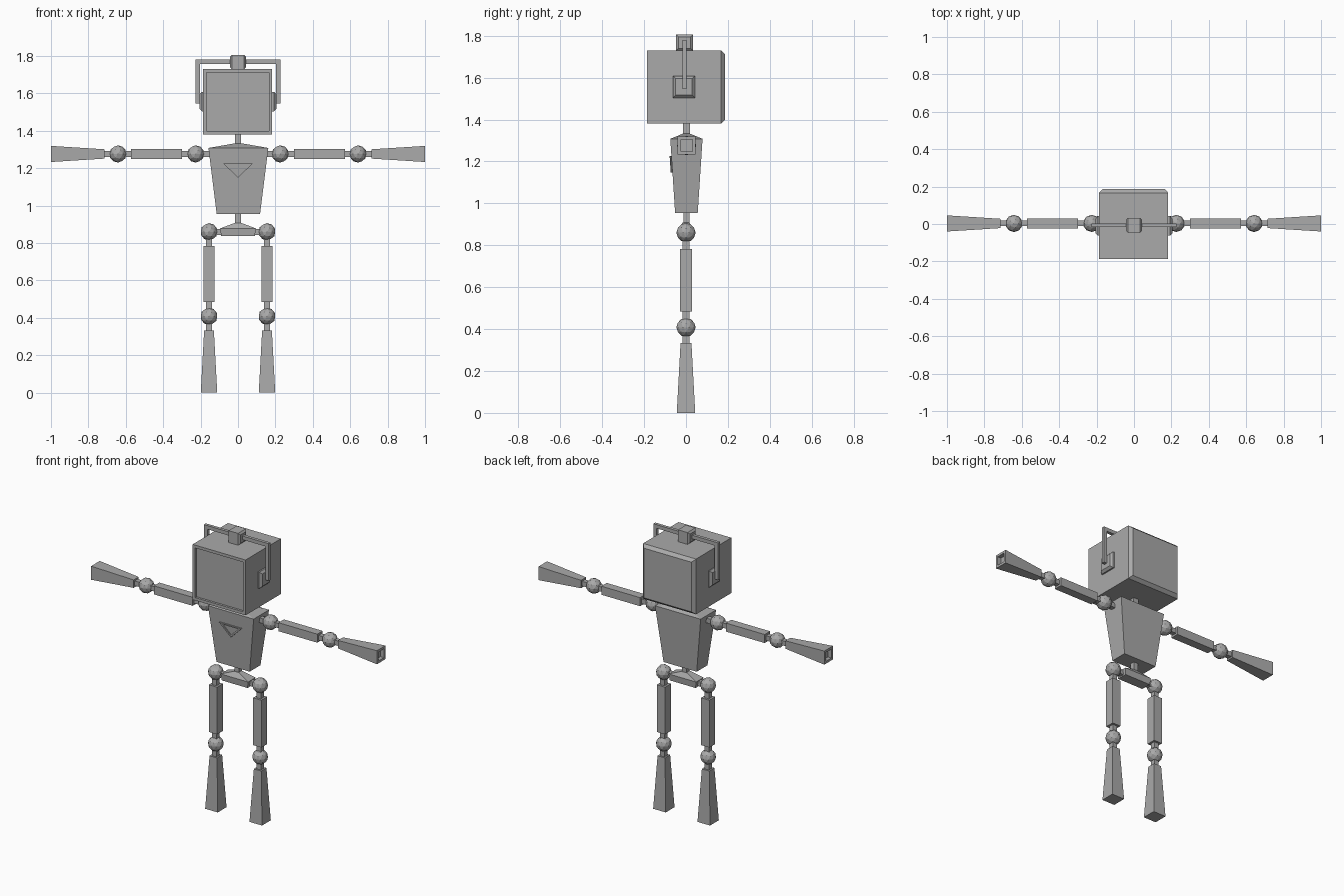
import bpy, bmesh
from mathutils import Vector

cube = bpy.data.objects.get("Cube")
if cube:
    bpy.data.objects.remove(cube, do_unlink=True)

GREY = (0.4, 0.4, 0.4, 1.0)
mat = bpy.data.materials.new("plain grey")
mat.use_nodes = True
mat.diffuse_color = GREY
bsdf = next(n for n in mat.node_tree.nodes if n.type == 'BSDF_PRINCIPLED')
bsdf.inputs["Base Color"].default_value = GREY


def finish(name, bm):
    bmesh.ops.recalc_face_normals(bm, faces=bm.faces)
    mesh = bpy.data.meshes.new(name)
    bm.to_mesh(mesh)
    bm.free()
    mesh.materials.append(mat)
    obj = bpy.data.objects.new(name, mesh)
    bpy.context.collection.objects.link(obj)
    return obj


def skin(name, rings):
    """Join a series of equal-sized point rings and cap both ends."""
    bm = bmesh.new()
    loops = [[bm.verts.new(p) for p in ring] for ring in rings]
    n = len(loops[0])
    for a, b in zip(loops, loops[1:]):
        for i in range(n):
            j = (i + 1) % n
            bm.faces.new((a[i], a[j], b[j], b[i]))
    bm.faces.new(loops[0])
    bm.faces.new(loops[-1])
    return finish(name, bm)


def loft(name, axis, centre, stations, sign=1):
    """Rectangular sections along an axis: (position, half size, half size)."""
    others = [k for k in range(3) if k != axis]
    rings = []
    for pos, ha, hb in stations:
        ring = []
        for u, v in ((-1, -1), (1, -1), (1, 1), (-1, 1)):
            p = Vector(centre)
            p[axis] = pos * sign
            p[others[0]] += u * ha
            p[others[1]] += v * hb
            ring.append(p)
        rings.append(ring)
    return skin(name, rings)


def ball(name, centre):
    bm = bmesh.new()
    bmesh.ops.create_icosphere(bm, subdivisions=2, radius=0.046)
    bmesh.ops.translate(bm, verts=bm.verts, vec=centre)
    return finish(name, bm)


# Head with a recessed screen in front and a chamfered back
loft("head", 1, (-0.002, 0, 1.555), [
    (-0.172, 0.167, 0.157), (-0.186, 0.167, 0.157), (-0.186, 0.185, 0.175),
    (0.167, 0.185, 0.175), (0.186, 0.167, 0.157)])

# Headband, an upside-down U
band = [(-0.227, 1.545), (-0.227, 1.78), (0.227, 1.78), (0.227, 1.545),
        (0.203, 1.545), (0.203, 1.757), (-0.203, 1.757), (-0.203, 1.545)]
skin("headband", [[(x, y, z) for x, z in band] for y in (-0.017, 0.003)])

# Block on the crown, with chamfered ends
loft("crown_block", 0, (0, -0.007, 1.767), [
    (-0.043, 0.028, 0.027), (-0.033, 0.040, 0.038),
    (0.033, 0.040, 0.038), (0.043, 0.028, 0.027)])

# Torso, neck, waist and pelvis
loft("torso", 2, (0.002, 0.002, 0), [
    (0.955, 0.116, 0.054), (1.308, 0.160, 0.077), (1.333, 0.017, 0.016)])
loft("neck", 2, (0, 0.002, 0), [(1.32, 0.017, 0.016), (1.39, 0.017, 0.016)])
loft("waist", 2, (0, 0.002, 0), [(0.89, 0.015, 0.015), (0.965, 0.015, 0.015)])
loft("pelvis", 2, (0, 0, 0), [
    (0.837, 0.090, 0.033), (0.878, 0.096, 0.037), (0.908, 0.016, 0.016)])


# Triangular chest badge following the slope of the torso front
def badge_ring(scale, lift):
    points = []
    for x, z in ((-0.078, 1.225), (0.078, 1.225), (0, 1.148)):
        x, z = x * scale, 1.199 + (z - 1.199) * scale
        points.append((x, -0.052 - 0.065 * (z - 0.955) - lift, z))
    return points


skin("chest_badge", [badge_ring(1, -0.001), badge_ring(1, 0.0085),
                     badge_ring(0.72, 0.0085), badge_ring(0.72, 0.002)])

ARM_Z = 1.276
for side, s in (("left", 1), ("right", -1)):
    # Ear pad
    loft(side + "_ear_pad", 0, (0, -0.010, 1.556), [
        (0.178, 0.052, 0.052), (0.192, 0.052, 0.052), (0.205, 0.039, 0.039)], s)

    # Arm: rod, ball joints, upper arm and flared forearm with a hollow end
    arm = (0, 0.003, ARM_Z)
    loft(side + "_arm_rod", 0, arm, [(0.13, 0.015, 0.015), (0.73, 0.015, 0.015)], s)
    ball(side + "_shoulder_ball", (0.226 * s, 0.003, ARM_Z))
    loft(side + "_upper_arm", 0, arm, [(0.30, 0.027, 0.027), (0.572, 0.027, 0.027)], s)
    ball(side + "_elbow_ball", (0.642 * s, 0.003, ARM_Z))
    loft(side + "_forearm", 0, arm, [
        (0.715, 0.025, 0.025), (1.0, 0.043, 0.043),
        (1.0, 0.028, 0.028), (0.975, 0.028, 0.028)], s)

    # Leg: hip rod, ball joints, thigh and flared lower leg
    leg = (0.155 * s, 0, 0)
    loft(side + "_hip_rod", 0, (0, 0, 0.859), [(0.08, 0.015, 0.015), (0.15, 0.015, 0.015)], s)
    ball(side + "_hip_ball", (0.155 * s, 0, 0.860))
    loft(side + "_leg_rod", 2, leg, [(0.32, 0.016, 0.016), (0.85, 0.016, 0.016)])
    loft(side + "_thigh", 2, leg, [(0.484, 0.029, 0.029), (0.783, 0.029, 0.029)])
    ball(side + "_knee_ball", (0.155 * s, 0, 0.408))
    loft(side + "_lower_leg", 2, leg, [(0, 0.044, 0.044), (0.333, 0.026, 0.026)])
